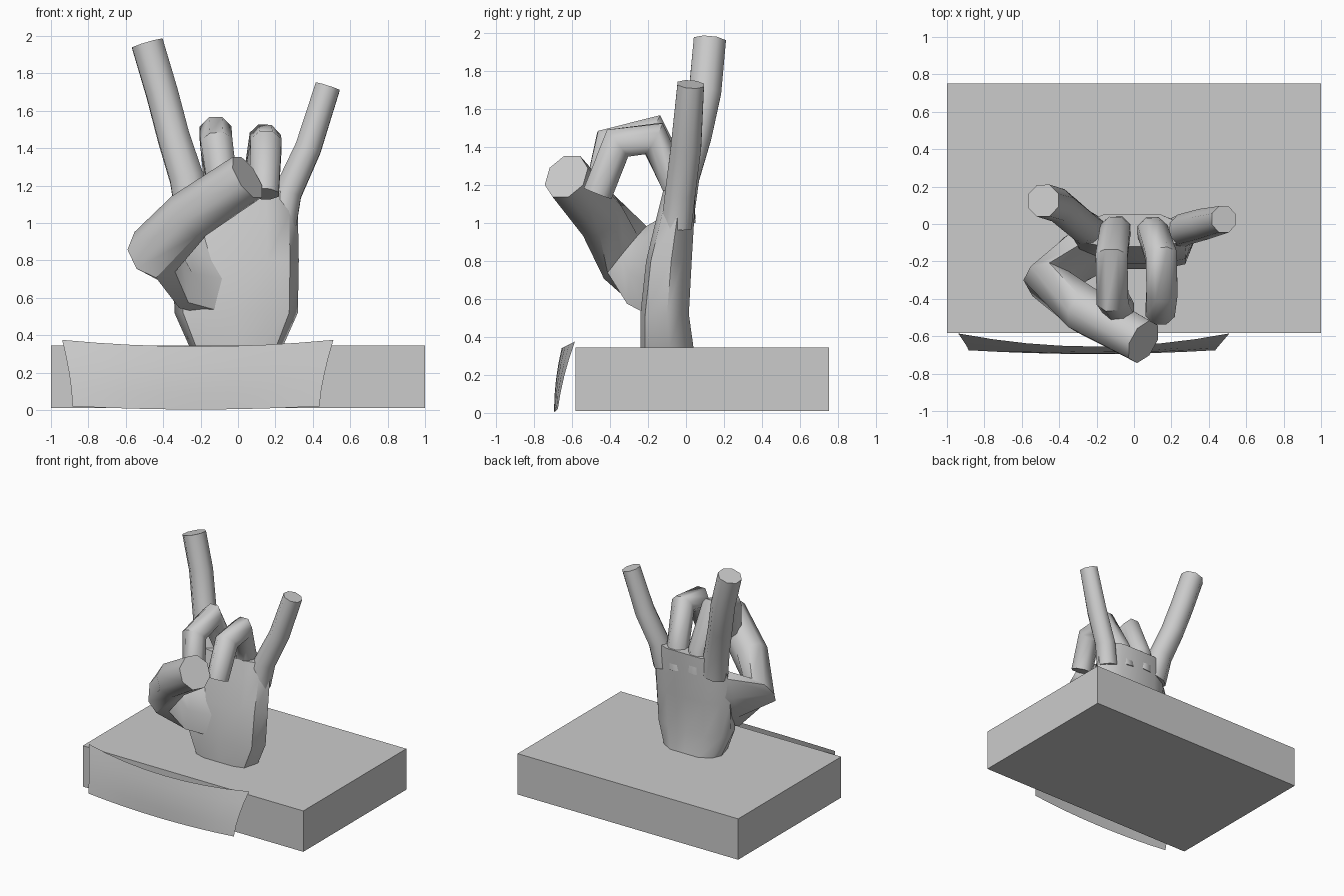
import bpy
import bmesh
import math
from mathutils import Vector

cube = bpy.data.objects.get("Cube")
if cube:
    bpy.data.objects.remove(cube, do_unlink=True)

# One plain grey material
grey = bpy.data.materials.new("plain_grey")
grey.use_nodes = True
grey.diffuse_color = (0.6, 0.6, 0.6, 1)
grey.node_tree.nodes["Principled BSDF"].inputs["Base Color"].default_value = (0.6, 0.6, 0.6, 1)


def finish(name, bm, smooth=True, recalc=True):
    if recalc:
        bmesh.ops.recalc_face_normals(bm, faces=bm.faces)
    mesh = bpy.data.meshes.new(name)
    bm.to_mesh(mesh)
    bm.free()
    mesh.materials.append(grey)
    obj = bpy.data.objects.new(name, mesh)
    bpy.context.collection.objects.link(obj)
    if smooth:
        bpy.ops.object.select_all(action="DESELECT")
        obj.select_set(True)
        bpy.context.view_layer.objects.active = obj
        bpy.ops.object.shade_smooth_by_angle(angle=math.radians(50))
    return obj


def loft(name, rings):
    """Skin a list of equal rings and cap both ends."""
    bm = bmesh.new()
    loops = [[bm.verts.new(p) for p in ring] for ring in rings]
    n = len(loops[0])
    for a, b in zip(loops, loops[1:]):
        for i in range(n):
            j = (i + 1) % n
            bm.faces.new((a[i], a[j], b[j], b[i]))
    bm.faces.new(loops[0])
    bm.faces.new(loops[-1])
    return finish(name, bm)


def digit(name, path, side_hint, sides=8):
    """Sweep an eight-sided section; path holds (centre, half width, half depth)."""
    pts = [Vector(p[0]) for p in path]
    hint = Vector(side_hint)
    rings = []
    for k, (c, w, d) in enumerate(path):
        before = (pts[k] - pts[max(k - 1, 0)]).normalized()
        after = (pts[min(k + 1, len(pts) - 1)] - pts[k]).normalized()
        t = (before + after).normalized()
        side = (hint - t * hint.dot(t)).normalized()
        up = t.cross(side)
        ring = []
        for i in range(sides):
            a = math.tau * (i + 0.5) / sides
            r = 1 / math.cos(math.pi / sides)
            ring.append(pts[k] + side * (w * r * math.cos(a)) + up * (d * r * math.sin(a)))
        rings.append(ring)
    return loft(name, rings)


# Plinth
bm = bmesh.new()
bmesh.ops.create_cube(bm, size=1)
for v in bm.verts:
    v.co = (v.co.x * 2, v.co.y * 1.335 + 0.085, v.co.z * 0.335 + 0.178)
finish("plinth", bm, smooth=False)

# Curved label sheet in front of the plinth
bm = bmesh.new()
cols, rows = 8, 4
grid = []
for r in range(rows + 1):
    v = r / rows
    half = 0.66 + 0.065 * v ** 1.5
    row = []
    for c in range(cols + 1):
        u = 2 * c / cols - 1
        y = -0.695 + 0.04 * v ** 2 + u * u * (0.02 + 0.05 * v)
        z = 0.003 + 0.337 * v + u * u * (0.017 + 0.018 * v)
        row.append(bm.verts.new((-0.225 + half * u + 0.01 * v, y, z)))
    grid.append(row)
for r in range(rows):
    for c in range(cols):
        bm.faces.new((grid[r][c], grid[r][c + 1], grid[r + 1][c + 1], grid[r + 1][c]))
finish("label_sheet", bm, recalc=False)


# Palm: height, half width, front y, back y
def palm_ring(z, w, front, back):
    mid = front + (back - front) * 0.55
    half = [(0, front), (w * 0.5, front), (w * 0.86, front + 0.025), (w, mid),
            (w * 0.86, back - 0.05), (w * 0.5, back), (0, back)]
    ring = half + [(-x, y) for x, y in half[-2:0:-1]]
    return [(x - 0.01, y, z) for x, y in ring]


loft("palm", [palm_ring(*s) for s in (
    (0.34, 0.25, -0.24, 0.04), (0.52, 0.33, -0.24, 0.015), (0.8, 0.335, -0.21, 0.03),
    (1.05, 0.33, -0.15, 0.045), (1.17, 0.31, -0.12, 0.05))])

# Raised outer fingers
digit("index_finger", [
    ((-0.23, -0.04, 1.02), 0.1, 0.08), ((-0.275, -0.01, 1.24), 0.09, 0.08),
    ((-0.345, 0.05, 1.46), 0.085, 0.085), ((-0.405, 0.1, 1.69), 0.085, 0.085),
    ((-0.485, 0.125, 1.96), 0.085, 0.085)], (1, 0, 0))
digit("little_finger", [
    ((0.23, -0.05, 0.98), 0.08, 0.08), ((0.265, -0.03, 1.16), 0.075, 0.08),
    ((0.375, 0.0, 1.4), 0.07, 0.08), ((0.48, 0.025, 1.73), 0.067, 0.07)], (1, 0, 0))

# Curled middle fingers
digit("middle_finger", [
    ((-0.09, -0.03, 1.02), 0.08, 0.08), ((-0.1, -0.035, 1.2), 0.08, 0.075),
    ((-0.12, -0.175, 1.48), 0.085, 0.095), ((-0.115, -0.4, 1.42), 0.085, 0.09),
    ((-0.08, -0.455, 1.18), 0.08, 0.075)], (1, 0, 0))
digit("ring_finger", [
    ((0.08, -0.03, 1.0), 0.08, 0.08), ((0.1, -0.04, 1.17), 0.08, 0.075),
    ((0.145, -0.17, 1.445), 0.083, 0.092), ((0.15, -0.36, 1.42), 0.083, 0.09),
    ((0.14, -0.465, 1.155), 0.078, 0.078)], (1, 0, 0))

# Thumb: broad root, outer knuckle, then across the front
digit("thumb", [
    ((-0.14, -0.1, 0.78), 0.28, 0.1), ((-0.31, -0.185, 0.79), 0.25, 0.1),
    ((-0.445, -0.32, 0.845), 0.17, 0.13), ((-0.26, -0.46, 1.04), 0.13, 0.125),
    ((0.05, -0.63, 1.245), 0.125, 0.115)], (-0.35, 0.2, 1))
